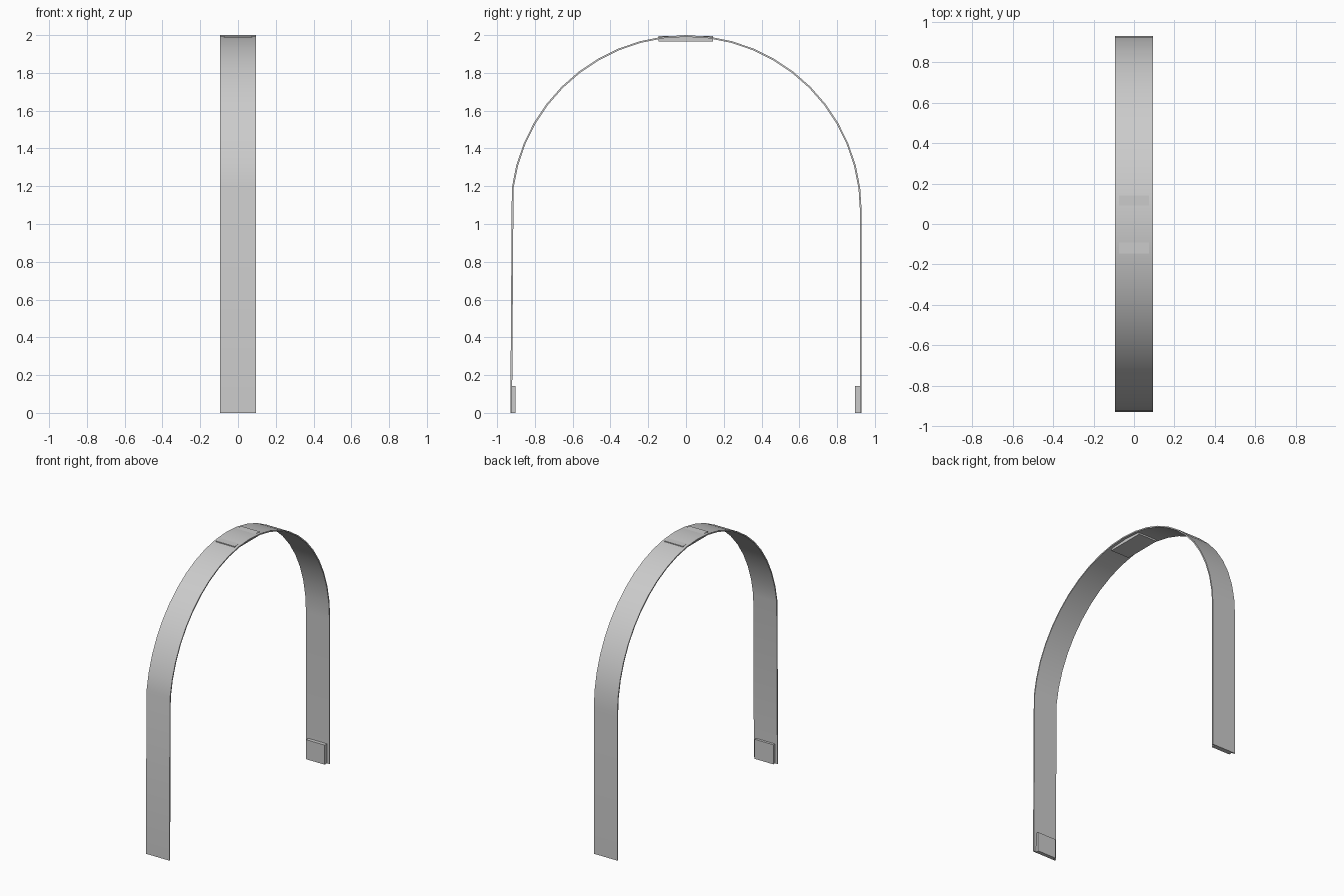
import bpy
import bmesh
from math import cos, sin, pi

cube = bpy.data.objects.get("Cube")
if cube:
    bpy.data.objects.remove(cube, do_unlink=True)

RADIUS, SPRING, THICK = 0.93, 1.07, 0.009
HALF_WIDTH, PAD_HALF = 0.095, 0.075
SEGMENTS = 24

grey = bpy.data.materials.new("plain_grey")
grey.use_nodes = True
colour = (0.6, 0.6, 0.6, 1)
grey.diffuse_color = colour
grey.node_tree.nodes["Principled BSDF"].inputs["Base Color"].default_value = colour


def add_object(name, bm):
    bmesh.ops.recalc_face_normals(bm, faces=bm.faces)
    mesh = bpy.data.meshes.new(name)
    bm.to_mesh(mesh)
    bm.free()
    mesh.materials.append(grey)
    obj = bpy.data.objects.new(name, mesh)
    bpy.context.collection.objects.link(obj)
    return obj


def arch_line(r):
    """Back foot, over the top, to the front foot, as (y, z)."""
    arc = [(r * cos(pi * i / SEGMENTS), SPRING + r * sin(pi * i / SEGMENTS))
           for i in range(SEGMENTS)]
    return [(r, 0)] + arc + [(-r, 0)]


def pad(name, y0, y1, z0, z1):
    bm = bmesh.new()
    bmesh.ops.create_cube(bm, size=1)
    for v in bm.verts:
        v.co.x *= 2 * PAD_HALF
        v.co.y = y1 if v.co.y > 0 else y0
        v.co.z = z1 if v.co.z > 0 else z0
    return add_object(name, bm)


# Thin arched band: a ring of four corners carried along the arch
bm = bmesh.new()
rings = []
for (yo, zo), (yi, zi) in zip(arch_line(RADIUS), arch_line(RADIUS - THICK)):
    corners = [(-HALF_WIDTH, yo, zo), (HALF_WIDTH, yo, zo),
               (HALF_WIDTH, yi, zi), (-HALF_WIDTH, yi, zi)]
    rings.append([bm.verts.new(c) for c in corners])
for a, b in zip(rings, rings[1:]):
    for i in range(4):
        j = (i + 1) % 4
        bm.faces.new((a[i], a[j], b[j], b[i]))
bm.faces.new(rings[0])
bm.faces.new(rings[-1])
band = add_object("arched_band", bm)
bpy.context.view_layer.objects.active = band
band.select_set(True)
bpy.ops.object.shade_smooth_by_angle()

# Pads under the crown and inside each foot
pad("crown_pad", -0.145, 0.142, 1.967, 1.994)
pad("front_foot_pad", -0.927, -0.902, 0, 0.143)
pad("back_foot_pad", 0.895, 0.925, 0, 0.143)
